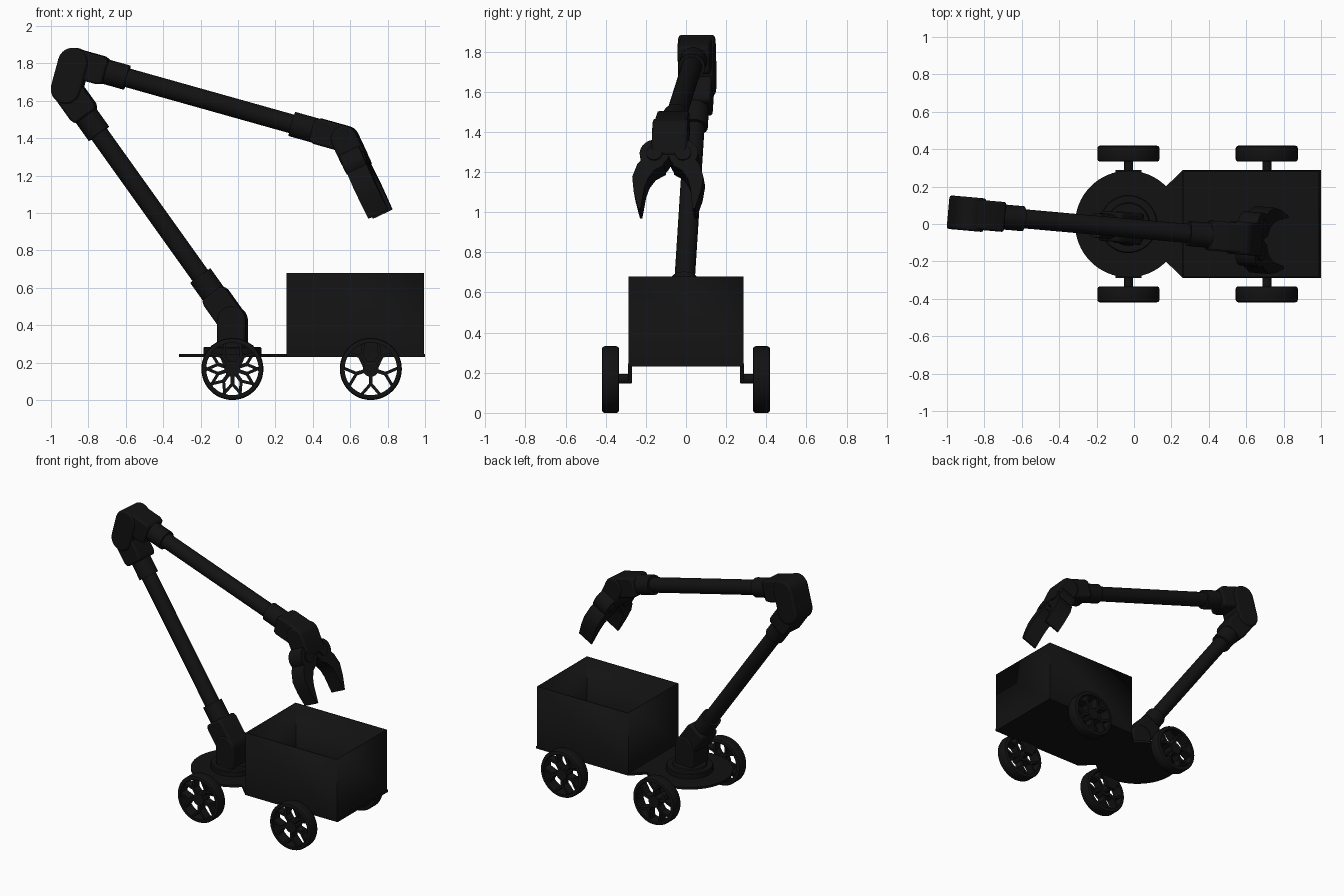
import bpy, bmesh
from math import sin, cos, pi, radians, hypot
from mathutils import Matrix, Vector

if "Cube" in bpy.data.objects:
    bpy.data.objects.remove(bpy.data.objects["Cube"])

BLACK = bpy.data.materials.new("black_plastic")
BLACK.diffuse_color = (0.006, 0.006, 0.006, 1)
BLACK.use_nodes = True
BLACK.node_tree.nodes["Principled BSDF"].inputs["Base Color"].default_value = BLACK.diffuse_color


def finish(name, bm, M=Matrix()):
    bmesh.ops.recalc_face_normals(bm, faces=bm.faces)
    me = bpy.data.meshes.new(name)
    bm.to_mesh(me)
    bm.free()
    me.transform(M)
    me.materials.append(BLACK)
    ob = bpy.data.objects.new(name, me)
    bpy.context.collection.objects.link(ob)
    bpy.ops.object.select_all(action='DESELECT')
    ob.select_set(True)
    bpy.context.view_layer.objects.active = ob
    bpy.ops.object.shade_smooth_by_angle(angle=radians(35))
    return ob


def prism(name, outlines, z0, z1, M=Matrix(), bevel=0):
    """Extrude one or more flat outlines from z0 to z1."""
    bm = bmesh.new()
    for pts in outlines:
        f = bm.faces.new([bm.verts.new((x, y, z0)) for x, y in pts])
        top = bmesh.ops.extrude_face_region(bm, geom=[f])['geom']
        for v in top:
            if isinstance(v, bmesh.types.BMVert):
                v.co.z = z1
    ob = finish(name, bm, M)
    if bevel:
        b = ob.modifiers.new("bevel", 'BEVEL')
        b.width, b.segments, b.limit_method = bevel, 2, 'ANGLE'
    return ob


def lathe(name, profile, M=Matrix(), n=48):
    """Revolve a closed (radius, height) profile about local z."""
    bm = bmesh.new()
    rings = [[bm.verts.new((r * cos(2 * pi * i / n), r * sin(2 * pi * i / n), z))
              for r, z in profile] for i in range(n)]
    k = len(profile)
    for i in range(n):
        a, b = rings[i], rings[(i + 1) % n]
        for j in range(k):
            bm.faces.new((a[j], b[j], b[(j + 1) % k], a[(j + 1) % k]))
    return finish(name, bm, M)


def rod(name, p, q, r, M=Matrix(), n=32):
    p, q = Vector(p), Vector(q)
    bm = bmesh.new()
    bmesh.ops.create_cone(bm, cap_ends=True, segments=n, radius1=r, radius2=r, depth=(q - p).length)
    R = (q - p).to_track_quat('Z', 'Y').to_matrix().to_4x4()
    return finish(name, bm, M @ Matrix.Translation((p + q) / 2) @ R)


def arc(cx, cy, r, a0, a1, n=16):
    return [(cx + r * cos(radians(a0 + (a1 - a0) * i / n)),
             cy + r * sin(radians(a0 + (a1 - a0) * i / n))) for i in range(n + 1)]


# Chassis plate: round front deck joined to the cargo bed
prism("chassis_plate", [arc(-.03, 0, .285, 45, 315, 48) +
      [(.26, -.288), (1, -.288), (1, .288), (.26, .288)]], .23, .246)

# Open cargo bin
bm = bmesh.new()
bmesh.ops.create_cube(bm, size=1)
bmesh.ops.delete(bm, geom=[f for f in bm.faces if f.normal.z > .5], context='FACES_ONLY')
cargo = finish("cargo_bin", bm, Matrix.Translation((.6275, 0, .461)) @ Matrix.Diagonal((.735, .574, .436, 1)))
sol = cargo.modifiers.new("wall", 'SOLIDIFY')
sol.thickness, sol.offset = .012, -1


# Wheels: tyre, five Y-shaped spokes, hub, axle and bracket
def bar(p, q, w):
    dx, dy = q[0] - p[0], q[1] - p[1]
    l = hypot(dx, dy)
    nx, ny = -dy / l * w, dx / l * w
    return [(p[0] + nx, p[1] + ny), (p[0] - nx, p[1] - ny), (q[0] - nx, q[1] - ny), (q[0] + nx, q[1] + ny)]


def polar(r, a):
    return (r * cos(radians(a)), r * sin(radians(a)))


TYRE = [(.14, -.042), (.152, -.043), (.162, -.039), (.166, -.03), (.166, .03),
        (.162, .039), (.152, .043), (.14, .042)]
for end, wx in (("front", -.03), ("rear", .71)):
    for side, s in (("left", 1), ("right", -1)):
        tag = f"{end}_{side}"
        # local y -> world z, local z -> outward
        M = Matrix.Translation((wx, s * .376, .166)) @ Matrix.Rotation(pi / 2, 4, 'X')
        lathe(tag + "_tyre", TYRE, M)
        start = 90 if (end == "front" and s > 0) else -90
        spokes = []
        for i in range(5):
            a = start + 72 * i
            spokes.append(bar(polar(.02, a), polar(.088, a), .010))
            for d in (-20, 20):
                spokes.append(bar(polar(.08, a), polar(.146, a + d), .008))
        prism(tag + "_spokes", spokes, -.03, .03, M)
        rod(tag + "_hub", (0, 0, -.036), (0, 0, .036), .042, M)
        rod(tag + "_axle", (wx, s * .272, .17), (wx, s * .36, .17), .024)
        B = Matrix.Translation((wx, s * .279, 0)) @ Matrix.Rotation(pi / 2, 4, 'X')
        prism(tag + "_bracket", [[(-.07, .235), (-.03, .15), (.03, .15), (.07, .235)]], -.009, .009, B)

# Arm frame: slightly turned about the base axis; local x runs along the arm plane
ARM = Matrix.Translation((-.03, -.022, 0)) @ Matrix.Rotation(radians(-5.1), 4, 'Z')
J0, J1, J2, J3 = [Vector((x, 0, z)) for x, z in ((0, .425), (-.888, 1.663), (-.85, 1.803), (.605, 1.396))]


def frame(p, d, finger=False):
    """x along d, then in-plane normal and lateral axis (swapped for fingers)."""
    d = d.normalized()
    n, lat = Vector((-d.z, 0, d.x)), Vector((0, -1, 0))
    y, z = (lat, -n) if finger else (n, lat)
    R = Matrix((d, y, z)).transposed().to_4x4()
    return ARM @ Matrix.Translation(p) @ R


def knuckle(name, p, d, length, r, w, both=False):
    tail = arc(length, 0, r, -90, 90) if both else [(length - .03, -r), (length, -r * .86), (length, r * .86), (length - .03, r)]
    prism(name, [arc(0, 0, r, 90, 270) + tail], -w, w, frame(p, d), .012)


# Turntable and shoulder
lathe("turntable", [(.001, .24), (.155, .24), (.155, .278), (.15, .284), (.115, .284), (.11, .295), (.001, .295)],
      Matrix.Translation((-.03, 0, 0)))
knuckle("shoulder_column", J0, Vector((0, 0, -1)), .15, .077, .085)

# Two arm sections, each with knuckles, sleeves and a tube
for name, p, q, r0, r1 in (("lower_arm", J0, J1, .074, .078), ("upper_arm", J2, J3, .077, .07)):
    d = (q - p).normalized()
    for tag, a, e, r in (("start", p, d, r0), ("end", q, -d, r1)):
        knuckle(f"{name}_{tag}_knuckle", a, e, .18, r, .08)
        rod(f"{name}_{tag}_sleeve", a + e * .12, a + e * .295, .067, ARM)
    rod(name + "_tube", p + d * .25, q - d * .25, .051, ARM)
knuckle("elbow_link", J1, J2 - J1, (J2 - J1).length, .08, .09, True)

# Gripper: palm and a mirrored pair of curved fingers
GRIP = Vector((cos(radians(-64.7)), 0, sin(radians(-64.7))))
knuckle("gripper_palm", J3, GRIP, .15, .07, .088)
G = frame(J3, GRIP, True)
FINGER = [(.205, .02), (.235, .07), (.28, .1), (.33, .115), (.445, .13),
          (.445, .142), (.35, .168), (.27, .178), (.2, .155)]
for side, s in (("left", -1), ("right", 1)):
    prism(side + "_finger", [[(u, s * v) for u, v in FINGER + arc(.14, .072, .074, 60, 320)]], -.058, .058, G)
    rod(side + "_finger_pin", (.14, s * .072, -.066), (.14, s * .072, .066), .04, G)
